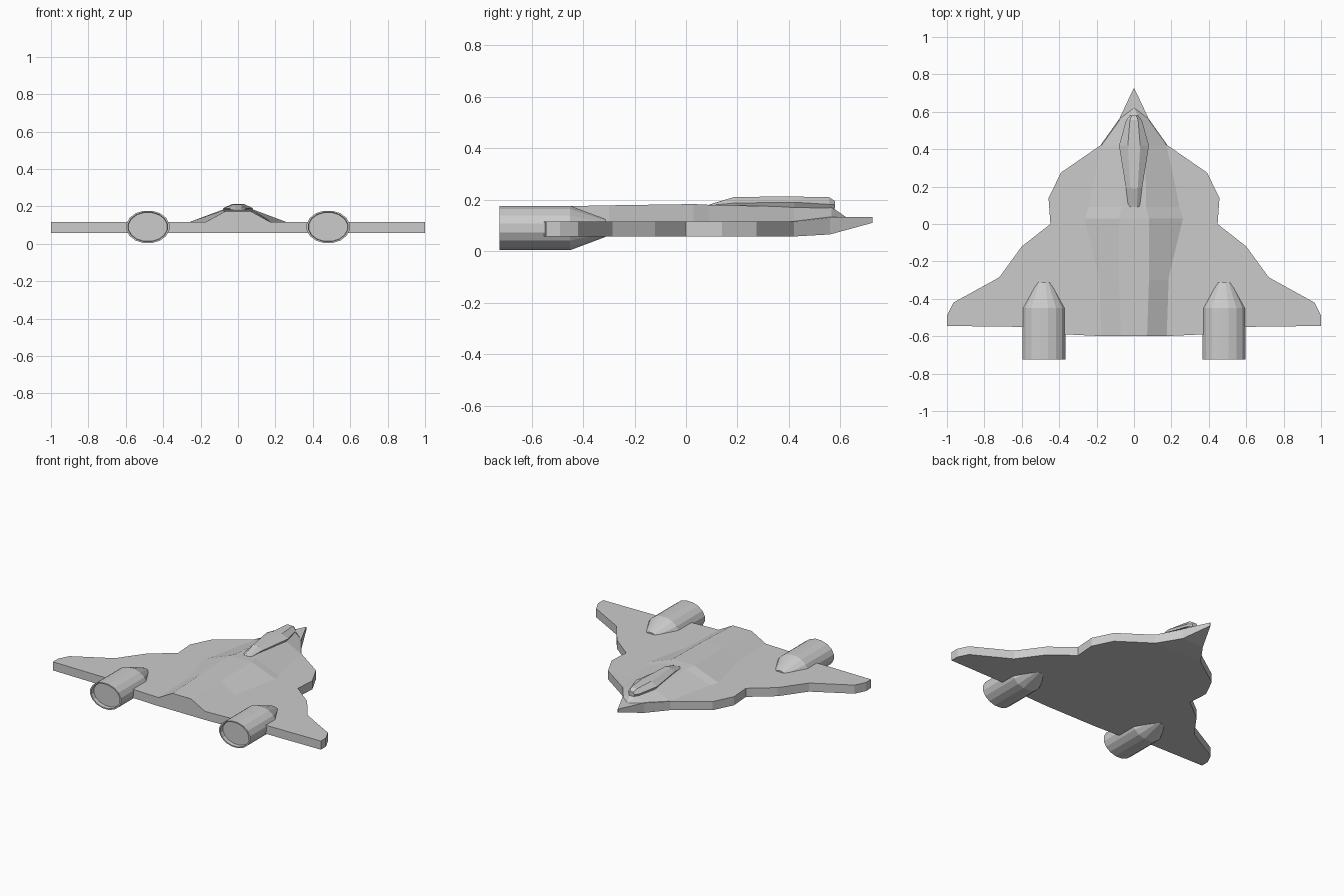
import bpy, bmesh
from math import sin, cos, tau


def loft(name, sections):
    """Skin closed rings of equal point count and cap both ends."""
    bm = bmesh.new()
    rings = [[bm.verts.new(p) for p in s] for s in sections]
    n = len(rings[0])
    for a, b in zip(rings, rings[1:]):
        for i in range(n):
            j = (i + 1) % n
            bm.faces.new((a[i], a[j], b[j], b[i]))
    bm.faces.new(rings[0])
    bm.faces.new(rings[-1])
    bmesh.ops.remove_doubles(bm, verts=bm.verts, dist=0.0005)
    bmesh.ops.recalc_face_normals(bm, faces=bm.faces)
    mesh = bpy.data.meshes.new(name)
    bm.to_mesh(mesh)
    bm.free()
    ob = bpy.data.objects.new(name, mesh)
    bpy.context.collection.objects.link(ob)
    return ob


def trapezoid(y, low_w, low_z, top_w, top_z):
    return [(-low_w, y, low_z), (-top_w, y, top_z),
            (top_w, y, top_z), (low_w, y, low_z)]


# Wing slab: y, half width, bottom z, top z
wing_rows = [
    (0.725, 0.002, 0.11, 0.133), (0.56, 0.08, 0.065, 0.133),
    (0.42, 0.18, 0.057, 0.116), (0.275, 0.39, 0.057, 0.115),
    (0.14, 0.457, 0.057, 0.115), (0.0, 0.447, 0.057, 0.115),
    (-0.12, 0.60, 0.057, 0.115), (-0.285, 0.72, 0.057, 0.115),
    (-0.42, 0.965, 0.057, 0.115), (-0.49, 1.0, 0.057, 0.115),
    (-0.545, 1.0, 0.057, 0.115), (-0.55, 0.60, 0.057, 0.115),
    (-0.59, 0.37, 0.057, 0.115), (-0.598, 0.20, 0.057, 0.115)]
loft("wing_body", [trapezoid(y, w, b, w, t) for y, w, b, t in wing_rows])

# Raised spine: y, base half width, base z, top half width, top z
spine_rows = [
    (0.62, 0.004, 0.13, 0.002, 0.134), (0.565, 0.077, 0.13, 0.025, 0.172),
    (0.42, 0.18, 0.113, 0.06, 0.172), (0.09, 0.25, 0.112, 0.065, 0.18),
    (0.03, 0.27, 0.112, 0.08, 0.183), (-0.3, 0.19, 0.112, 0.08, 0.178),
    (-0.6, 0.18, 0.112, 0.07, 0.172)]
loft("spine", [trapezoid(*r) for r in spine_rows])

# Cockpit canopy: y, side half width, side z, top half width, top z
canopy_rows = [
    (0.58, 0.022, 0.18, 0.012, 0.194), (0.555, 0.042, 0.182, 0.022, 0.21),
    (0.42, 0.08, 0.19, 0.033, 0.212), (0.19, 0.043, 0.187, 0.02, 0.211),
    (0.09, 0.03, 0.178, 0.015, 0.181)]
loft("canopy", [[(-w * 0.8, y, 0.165), (-w, y, z), (-t, y, tz),
                 (t, y, tz), (w, y, z), (w * 0.8, y, 0.165)]
                for y, w, z, t, tz in canopy_rows])

# Engines: y, x radius, z radius; last ring is the recessed nozzle
engine_rows = [(-0.312, 0.045, 0.035), (-0.45, 0.117, 0.088),
               (-0.725, 0.117, 0.088), (-0.725, 0.107, 0.08),
               (-0.70, 0.105, 0.078)]
for side, cx in (("left", -0.482), ("right", 0.482)):
    loft("engine_" + side,
         [[(cx + rx * cos(tau * (i + 0.5) / 16), y,
            0.09 + rz * sin(tau * (i + 0.5) / 16)) for i in range(16)]
          for y, rx, rz in engine_rows])
